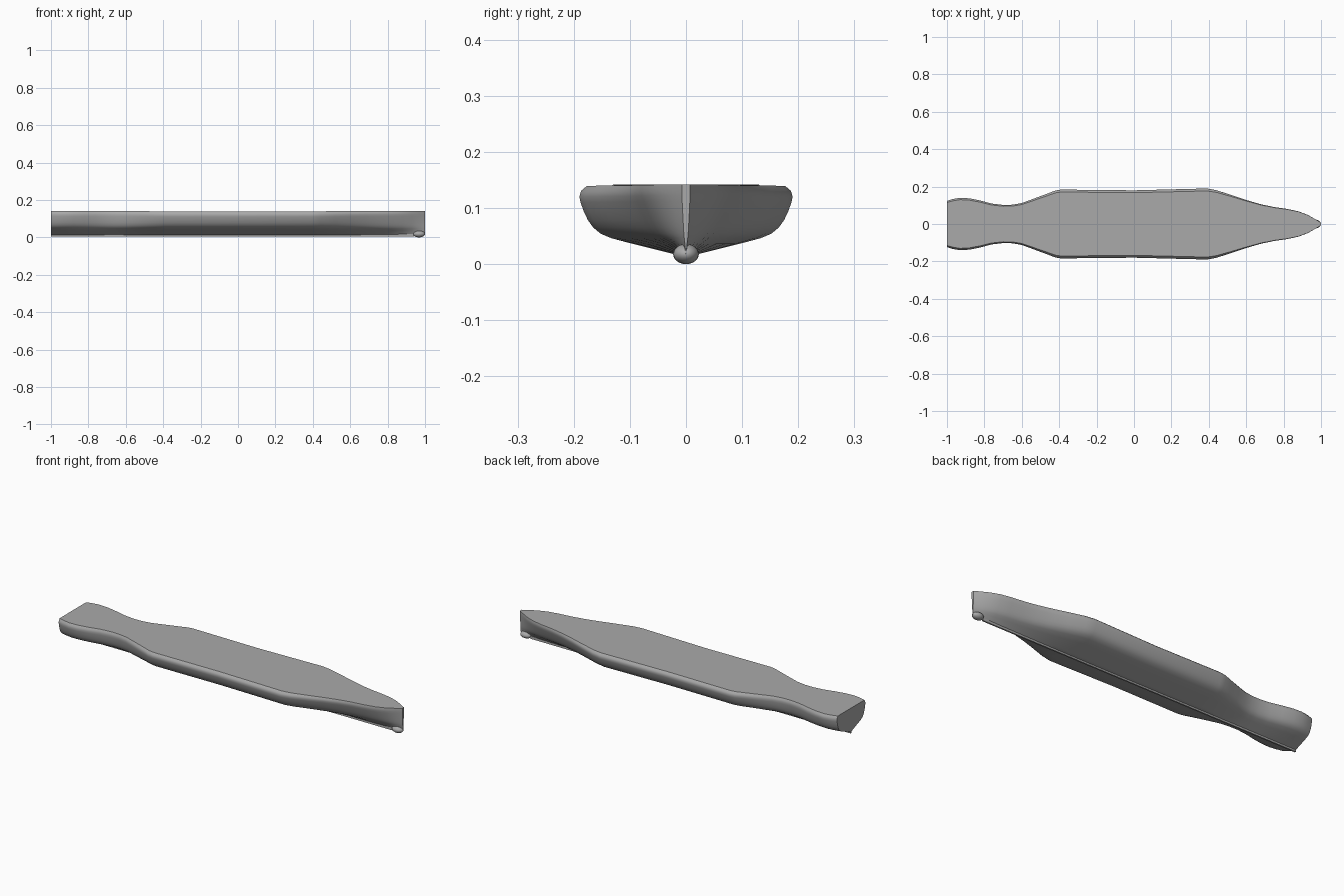
import bpy
import bmesh

cube = bpy.data.objects.get("Cube")
if cube:
    bpy.data.objects.remove(cube, do_unlink=True)

grey = bpy.data.materials.new("hull grey")
grey.use_nodes = True
colour = (0.4, 0.4, 0.4, 1)
grey.diffuse_color = colour
grey.node_tree.nodes["Principled BSDF"].inputs["Base Color"].default_value = colour


def finish(obj, angle):
    if not obj.data.materials:
        obj.data.materials.append(grey)
    bpy.ops.object.select_all(action="DESELECT")
    obj.select_set(True)
    bpy.context.view_layer.objects.active = obj
    bpy.ops.object.shade_smooth_by_angle(angle=angle)


# Half beam along the length, stern to bow
STATIONS = [(-1, .123), (-.97, .133), (-.93, .14), (-.88, .137), (-.82, .125),
            (-.76, .109), (-.7, .102), (-.65, .103), (-.6, .112), (-.54, .134),
            (-.47, .16), (-.42, .179), (-.39, .184), (0, .18), (.39, .19),
            (.44, .182), (.52, .158), (.6, .132), (.68, .109), (.75, .094),
            (.82, .084), (.88, .071), (.93, .051), (.97, .027), (1, .008)]
# Half section, keel to deck edge: fraction of the half beam, and height
SECTION = [(0, .012), (.12, .018), (.5, .036), (.7, .046), (.8, .054), (.87, .065),
           (.92, .078), (.96, .094), (.99, .11), (1, .12), (.985, .13), (.93, .139)]


def half_section(x, beam):
    bow = max(0, (x - .4) / .6)
    sheer = .003 * abs(x) ** 2
    points = []
    for f, z in SECTION:
        # Finer, straighter lower sides towards the stem
        fine = f * (1 - bow) + f * (.35 + .65 * z / .139) * bow
        points.append((beam * fine, z + sheer * z / .139))
    return points


# Lofted hull with mirrored sections, flat deck and transom
bm = bmesh.new()
rings = []
for x, beam in STATIONS:
    half = half_section(x, beam)
    ring = half + [(-y, z) for y, z in reversed(half[1:])]
    rings.append([bm.verts.new((x, y, z)) for y, z in ring])
for a, b in zip(rings, rings[1:]):
    for i in range(len(a)):
        j = (i + 1) % len(a)
        bm.faces.new((a[i], b[i], b[j], a[j]))
bm.faces.new(rings[0])
bm.faces.new(rings[-1])
bmesh.ops.recalc_face_normals(bm, faces=bm.faces)
mesh = bpy.data.meshes.new("hull")
bm.to_mesh(mesh)
bm.free()
hull = bpy.data.objects.new("hull", mesh)
bpy.context.collection.objects.link(hull)
finish(hull, .6)

# Thin keel strip under the bottom
bpy.ops.mesh.primitive_cube_add(size=1, location=(-.03, 0, .011))
keel = bpy.context.object
keel.name = "keel"
keel.scale = (1.94, .008, .014)
finish(keel, .5)

# Bulb at the foot of the stem
bpy.ops.mesh.primitive_uv_sphere_add(segments=20, ring_count=12, radius=1,
                                     location=(.968, 0, .018))
bulb = bpy.context.object
bulb.name = "bow_bulb"
bulb.scale = (.032, .023, .018)
finish(bulb, .7)
